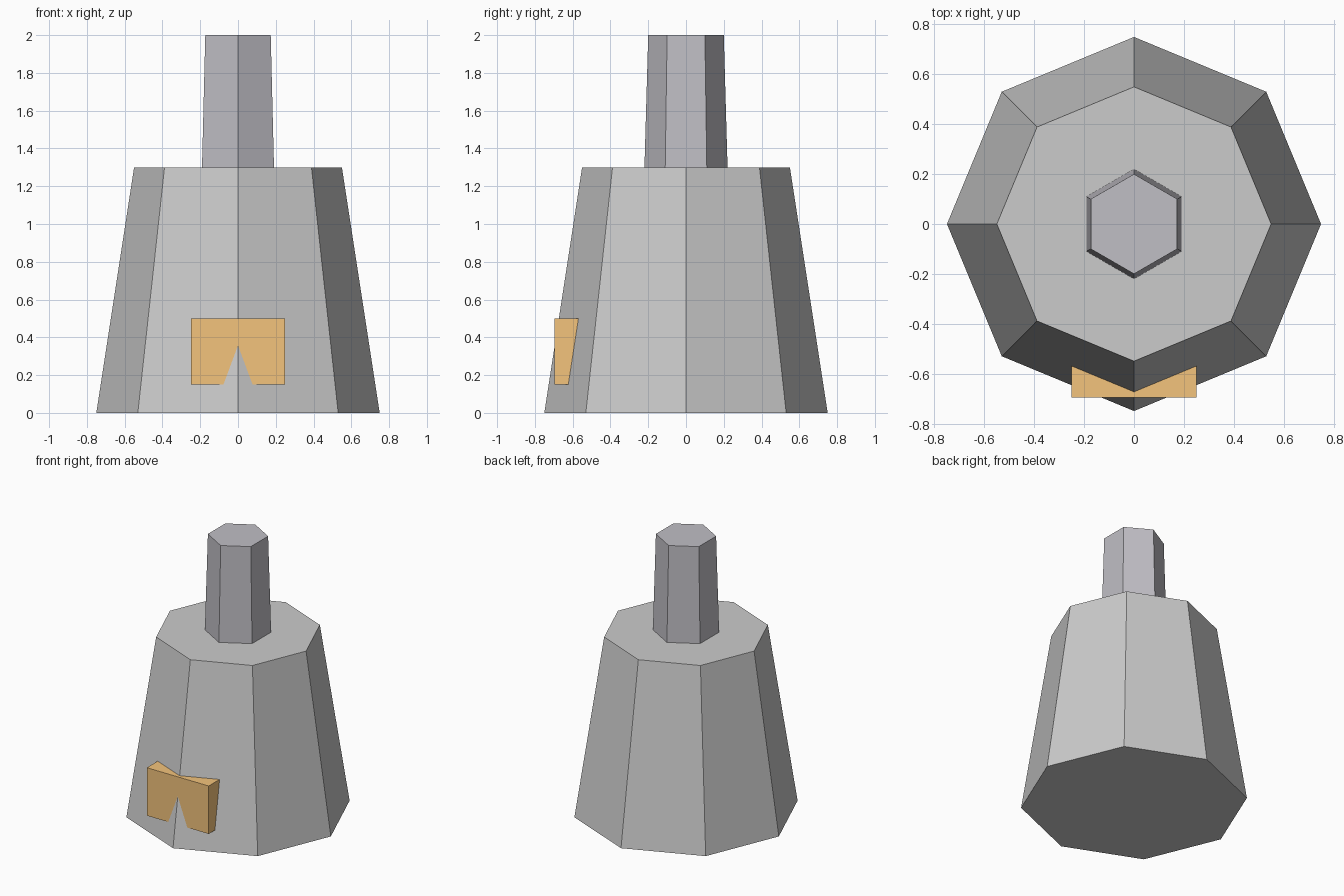
import bpy

if "Cube" in bpy.data.objects:
    bpy.data.objects.remove(bpy.data.objects["Cube"])


def material(name, color):
    mat = bpy.data.materials.new(name)
    mat.diffuse_color = (*color, 1)
    mat.use_nodes = True
    mat.node_tree.nodes["Principled BSDF"].inputs["Base Color"].default_value = mat.diffuse_color
    return mat


def frustum(name, sides, r_bottom, r_top, z_bottom, z_top):
    bpy.ops.mesh.primitive_cone_add(
        vertices=sides, radius1=r_bottom, radius2=r_top,
        depth=z_top - z_bottom, location=(0, 0, (z_bottom + z_top) / 2))
    obj = bpy.context.object
    obj.name = name
    return obj


def box(name, low, high):
    bpy.ops.mesh.primitive_cube_add(
        size=1, location=[(a + b) / 2 for a, b in zip(low, high)])
    obj = bpy.context.object
    obj.name = name
    obj.scale = [b - a for a, b in zip(low, high)]
    bpy.ops.object.transform_apply(location=False, rotation=False, scale=True)
    return obj


# Tapered eight-sided body
frustum("body", 8, 0.75, 0.55, 0, 1.3)

# Six-sided chimney, slightly darker grey
chimney = frustum("chimney", 6, 0.22, 0.20, 1.3, 2.0)
chimney.data.materials.append(material("chimney_grey", (0.53, 0.52, 0.56)))

# Glowing opening, sunk into the front edge of the body
opening = box("front_opening", (-0.25, -0.695, 0.15), (0.25, -0.50, 0.50))
opening.data.materials.append(material("orange", (0.9, 0.55, 0.2)))
